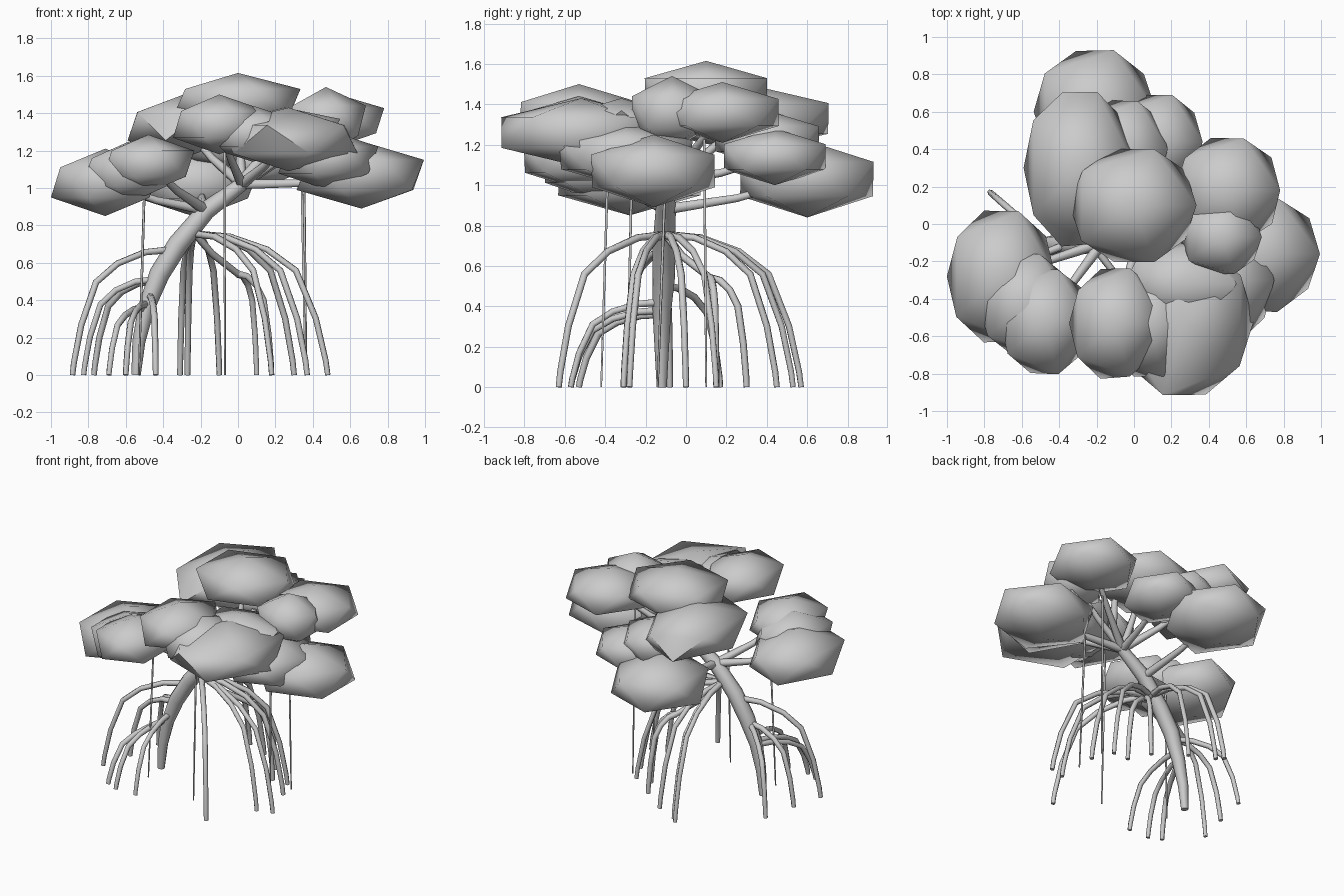
import bpy, random, math
from mathutils import Vector

if "Cube" in bpy.data.objects:
    bpy.data.objects.remove(bpy.data.objects["Cube"])

random.seed(7)


def tube(name, pts, radii, sides_res=1):
    """Round tapered tube through a list of points."""
    cu = bpy.data.curves.new(name, 'CURVE')
    cu.dimensions = '3D'
    cu.bevel_depth = 1.0
    cu.bevel_resolution = sides_res
    cu.use_fill_caps = True
    sp = cu.splines.new('POLY')
    sp.points.add(len(pts) - 1)
    for p, co, r in zip(sp.points, pts, radii):
        p.co = (*co, 1)
        p.radius = r
    ob = bpy.data.objects.new(name, cu)
    bpy.context.collection.objects.link(ob)
    bpy.ops.object.select_all(action='DESELECT')
    ob.select_set(True)
    bpy.context.view_layer.objects.active = ob
    bpy.ops.object.convert(target='MESH')
    bpy.ops.object.shade_smooth_by_angle(angle=1.1)


def prop_root(name, start, foot):
    """Arching root: leaves the trunk level, then drops to the ground."""
    s = Vector(start)
    prof = [(0, 1), (.26, .98), (.54, .89), (.76, .74), (.91, .4), (.985, .1), (1, 0)]
    pts = [(s.x + (foot[0] - s.x) * t, s.y + (foot[1] - s.y) * t, s.z * h) for t, h in prof]
    tube(name, pts, [.021, .019, .018, .018, .017, .016, .015])


def clump(name, c, r, turn=1):
    """Low-poly leaf clump: flattened 12-point icosphere, slightly jittered."""
    bpy.ops.mesh.primitive_ico_sphere_add(subdivisions=1, radius=1, location=c)
    ob = bpy.context.object
    ob.name = name
    for v in ob.data.vertices:
        k = random.uniform(.98, 1.03)
        v.co = Vector((turn * v.co.x * r[0] * k, turn * v.co.y * r[1] * k, v.co.z * r[2]))
    bpy.ops.object.shade_smooth_by_angle(angle=1.1)


# leaning trunk
trunk = [(-.545, -.12, 0), (-.53, -.12, .18), (-.49, -.12, .36), (-.42, -.11, .54),
         (-.32, -.11, .70), (-.17, -.10, .88), (.02, -.10, 1.02), (.12, -.08, 1.15), (.15, -.02, 1.32)]
tube("trunk", trunk, [.025, .035, .045, .055, .056, .05, .038, .03, .02], 2)

# upper ring of prop roots
hub = (-.23, -.10, .755)
for i, f in enumerate([(.18, -.63), (.37, -.31), (.48, -.28), (.37, .0), (.30, .15),
                       (-.10, .45), (-.31, .57), (-.27, .53)]):
    prop_root(f"upper_root_{i}", hub, f)

# forked root: one stem dividing in two
fork = (.0, .12, .54)
tube("fork_stem", [hub, (-.14, -.02, .65), fork], [.02, .019, .018])
prop_root("fork_root_0", fork, (.18, .15))
prop_root("fork_root_1", fork, (.10, .30))

# lower prop roots
for i, (s, f) in enumerate([
        ((-.36, -.11, .67), (-.885, -.31)), ((-.45, -.11, .51), (-.825, -.08)),
        ((-.45, -.11, .50), (-.77, .17)), ((-.49, -.12, .38), (-.60, -.57)),
        ((-.47, -.12, .42), (-.44, -.57)), ((-.50, -.12, .36), (-.69, -.53))]):
    prop_root(f"lower_root_{i}", s, f)

# thin hanging roots
for i, (a, b) in enumerate([((-.50, -.27, 1.0), (-.53, -.29, 0)), ((-.07, -.38, 1.3), (-.07, -.42, 0)),
                            ((.34, -.10, 1.1), (.36, -.14, 0)), ((.35, .09, 1.3), (.365, .10, 0))]):
    m = Vector(a).lerp(Vector(b), .5)
    tube(f"hanging_root_{i}", [a, m, b], [.007, .007, .005])

# leaf clumps: name, centre, radii
clumps = [
    ("left_clump", (-.71, -.28, 1.03), (.33, .41, .18)),
    ("left_front_clump", (-.48, -.52, 1.13), (.27, .33, .155)),
    ("right_clump", (.66, -.16, 1.07), (.38, .36, .18)),
    ("front_right_clump", (.27, -.52, 1.26), (.41, .46, .17), -1),
    ("front_clump", (-.10, -.53, 1.34), (.28, .34, .16)),
    ("top_clump", (.0, .10, 1.46), (.38, .35, .155)),
    ("back_right_clump", (.50, .18, 1.36), (.32, .33, .15)),
    ("small_right_clump", (.47, -.07, 1.36), (.24, .23, .18)),
    ("back_left_clump", (-.29, .30, 1.33), (.34, .48, .17)),
    ("back_clump", (-.21, .60, 1.03), (.36, .38, .19)),
    ("back_inner_clump", (.13, .44, 1.14), (.27, .30, .14)),
]
for spec in clumps:
    clump(*spec)

# filler clumps that blend neighbouring leaf masses together
for spec in [
    ("left_filler", (-.58, -.43, 1.085), (.28, .32, .165)),
    ("right_filler", (.48, -.30, 1.15), (.30, .38, .16)),
    ("front_ridge_filler", (.25, -.32, 1.32), (.33, .25, .11)),
    ("front_filler", (.08, -.53, 1.29), (.28, .33, .15)),
    ("back_filler", (-.05, .40, 1.23), (.26, .30, .14)),
]:
    clump(*spec)

# branches from the trunk into each clump
low, high = Vector((-.17, -.10, .88)), Vector((.02, -.10, 1.02))
for n, c, *_ in clumps:
    c = Vector(c)
    s = low if n.startswith("left") or n == "back_clump" else high
    m = s.lerp(c, .5) + Vector((0, 0, -.02))
    tube(n.replace("clump", "branch"), [s, m, c], [.03, .022, .014])
